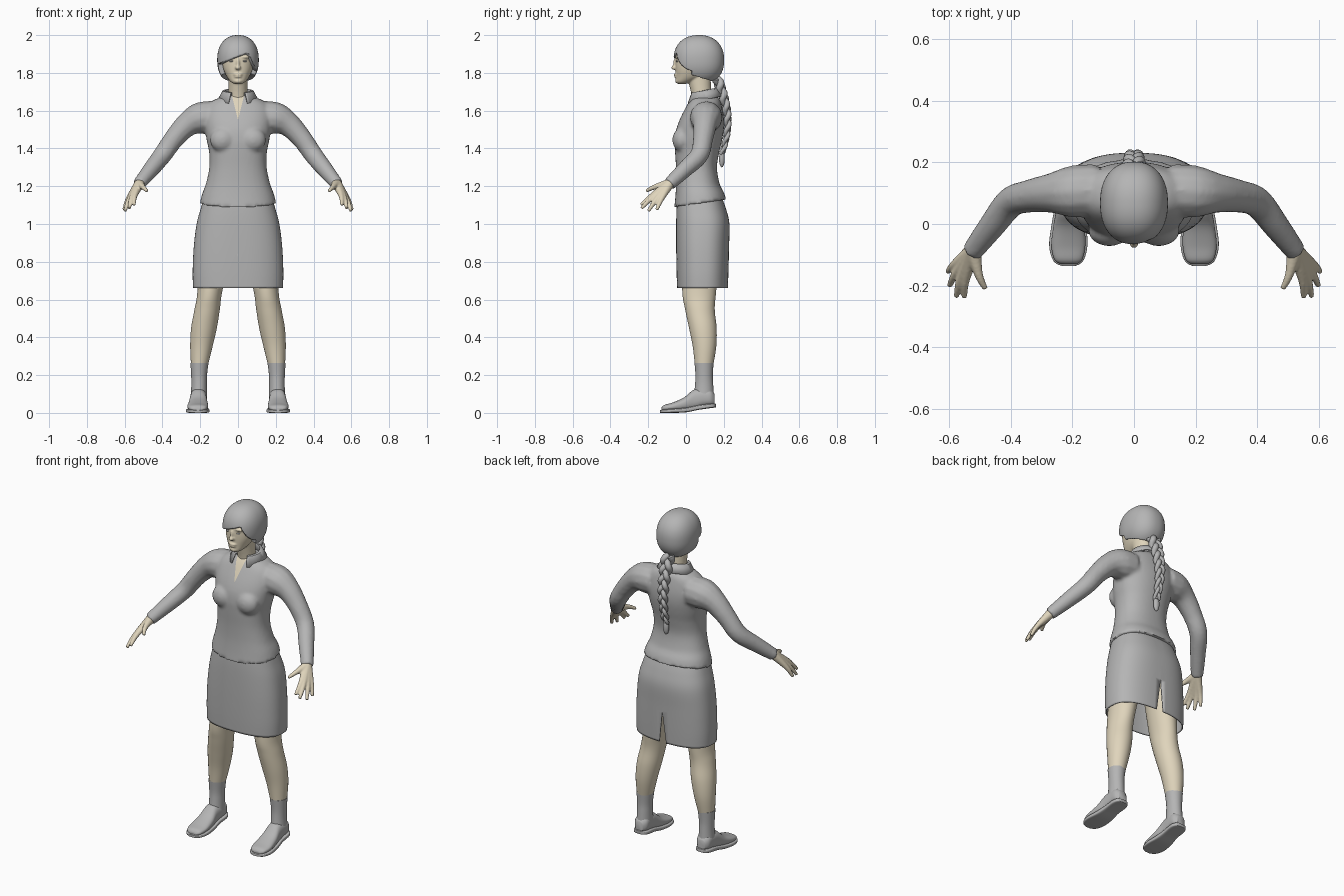
import bpy, bmesh, math
from mathutils import Vector, Matrix

cube = bpy.data.objects.get("Cube")
if cube:
    bpy.data.objects.remove(cube)


def material(name, colour):
    mat = bpy.data.materials.new(name)
    mat.use_nodes = True
    mat.diffuse_color = (*colour, 1)
    mat.node_tree.nodes["Principled BSDF"].inputs["Base Color"].default_value = (*colour, 1)
    return mat


GREY = material("soft grey", (.46, .46, .46))
SKIN = material("warm skin", (.74, .66, .50))


def link(name, data):
    obj = bpy.data.objects.new(name, data)
    bpy.context.collection.objects.link(obj)
    return obj


def from_bmesh(name, bm):
    mesh = bpy.data.meshes.new(name)
    bm.to_mesh(mesh)
    bm.free()
    return link(name, mesh)


def smooth_rows(rows, steps=5):
    """Catmull-Rom interpolation between rows of numbers."""
    rows = [Vector(r) for r in rows]
    padded = [rows[0]] + rows + [rows[-1]]
    out = []
    for a, b, c, d in zip(padded, padded[1:], padded[2:], padded[3:]):
        for i in range(steps):
            t = i / steps
            out.append((2*b + (c - a)*t + (2*a - 5*b + 4*c - d)*t*t + (3*b - a - 3*c + d)*t**3) / 2)
    return out + [rows[-1]]


def loft(rows, power=2.0, along="z", caps=True, sides=40):
    """Rows: position, centre x, half width, low edge, high edge."""
    bm = bmesh.new()
    rings = []
    for pos, x, half, low, high in smooth_rows(rows):
        ring = []
        for k in range(sides):
            a = math.tau * k / sides
            c, s = (math.copysign(abs(f(a)) ** (2 / power), f(a)) for f in (math.cos, math.sin))
            across = (low + high) / 2 + s * (high - low) / 2
            co = (x + half*c, across, pos) if along == "z" else (x + half*c, pos, across)
            ring.append(bm.verts.new(co))
        rings.append(ring)
    for r, q in zip(rings, rings[1:]):
        for k in range(sides):
            n = (k + 1) % sides
            bm.faces.new((r[k], r[n], q[n], q[k]))
    if caps:
        bm.faces.new(rings[0])
        bm.faces.new(rings[-1])
    bmesh.ops.recalc_face_normals(bm, faces=bm.faces)
    return from_bmesh("part", bm)


def tube(points):
    """Round limb through points of x, y, z, radius."""
    curve = bpy.data.curves.new("part", "CURVE")
    curve.dimensions = "3D"
    curve.bevel_depth, curve.bevel_resolution, curve.use_fill_caps = 1, 4, True
    spline = curve.splines.new("POLY")
    spline.points.add(len(points) - 1)
    for p, (x, y, z, r) in zip(spline.points, points):
        p.co, p.radius = (x, y, z, 1), r
    return link("part", curve)


def ball(centre, radii, turn=0):
    bm = bmesh.new()
    bmesh.ops.create_uvsphere(bm, u_segments=24, v_segments=16, radius=1)
    bm.transform(Matrix.Translation(centre) @ Matrix.Rotation(turn, 4, "Y") @ Matrix.Diagonal((*radii, 1)))
    return from_bmesh("part", bm)


def bake(obj):
    graph = bpy.context.evaluated_depsgraph_get()
    mesh = bpy.data.meshes.new_from_object(obj.evaluated_get(graph))
    bpy.data.objects.remove(obj)
    return mesh


def finish(name, parts, mat, both=False, voxel=0, rounds=4):
    """Join parts, optionally mirrored and blended into one skin."""
    bm = bmesh.new()
    for part in parts:
        mesh = bake(part)
        bm.from_mesh(mesh)
        if both:
            mesh.transform(Matrix.Scale(-1, 4, (1, 0, 0)))
            mesh.flip_normals()
            bm.from_mesh(mesh)
    obj = from_bmesh(name, bm)
    if voxel:
        remesh = obj.modifiers.new("blend", "REMESH")
        remesh.mode, remesh.voxel_size = "VOXEL", voxel
        soften = obj.modifiers.new("soften", "SMOOTH")
        soften.iterations = rounds
        obj = link(name, bake(obj))
        obj.name = name
    obj.data.materials.clear()
    obj.data.materials.append(mat)
    obj.data.shade_smooth()
    obj.data.set_sharp_from_angle(angle=math.radians(50))
    return obj


def cut_wedge(bm, z, slope):
    """Score two slanted lines meeting at height z."""
    for side in (-1, 1):
        bmesh.ops.bisect_plane(bm, geom=bm.verts[:] + bm.edges[:] + bm.faces[:],
                               plane_co=(0, 0, z), plane_no=(side, 0, -slope))


# Jacket: torso, bust and sleeves blended together
torso = loft([(1.09, 0, .202, -.062, .212), (1.15, 0, .19, -.056, .2), (1.22, 0, .168, -.052, .176),
              (1.3, 0, .152, -.053, .164), (1.38, 0, .153, -.058, .176), (1.44, 0, .165, -.06, .19),
              (1.5, 0, .175, -.052, .2), (1.56, 0, .18, -.03, .2), (1.62, 0, .168, 0, .19),
              (1.655, 0, .13, .02, .18), (1.675, 0, .08, .035, .165), (1.69, 0, .06, .045, .15)], 2.3)
for v in torso.data.vertices:
    v.co.z += .15 * (v.co.y + .05) * max(0, min(1, (1.2 - v.co.z) * 10))
arm = smooth_rows([(.12, .11, 1.565, .085), (.2, .105, 1.56, .085), (.27, .1, 1.525, .065),
                   (.34, .09, 1.45, .054), (.4, .07, 1.365, .05), (.46, -.005, 1.29, .044),
                   (.525, -.09, 1.21, .035)])
sleeves = finish("sleeves", [tube(arm)], GREY, both=True)
bust = finish("bust", [ball((.08, -.022, 1.445), (.068, .05, .065))], GREY, both=True)
jacket = finish("jacket", [torso, sleeves, bust], GREY, voxel=.01)
jacket.data.materials.append(SKIN)
bm = bmesh.new()
bm.from_mesh(jacket.data)
cut_wedge(bm, 1.55, .25)
for f in bm.faces:
    c = f.calc_center_median()
    f.material_index = int(c.y < .07 and abs(c.x) < (c.z - 1.55) * .25)
bm.to_mesh(jacket.data)
bm.free()

# Collar: open strip standing around the neck
bm = bmesh.new()
strips = []
for k in range(41):
    a = math.radians(28 + 304 * k / 40)
    s, back = math.sin(a), (1 - math.cos(a)) / 2
    strips.append([bm.verts.new((r * s, .095 - r * math.cos(a) * .9, z + rise * back))
                   for r, z, rise in ((.064, 1.66, .02), (.07, 1.69, .025), (.078, 1.69, .022), (.102, 1.635, .04))])
for p, q in zip(strips, strips[1:]):
    for i in range(3):
        bm.faces.new((p[i], q[i], q[i + 1], p[i + 1]))
collar = finish("collar", [from_bmesh("part", bm)], GREY)
collar.modifiers.new("cloth", "SOLIDIFY").thickness = .006

# Skirt: open tube with a back slit
skirt = finish("skirt", [loft([(.66, 0, .238, -.047, .222), (.75, 0, .24, -.05, .225), (.88, 0, .234, -.052, .228),
                               (1, 0, .219, -.052, .23), (1.08, 0, .198, -.05, .212), (1.14, 0, .18, -.045, .19)],
                              2.5, caps=False, sides=64)], GREY)
bm = bmesh.new()
bm.from_mesh(skirt.data)
cut_wedge(bm, .85, -.12)
slit = [f for f in bm.faces if f.calc_center_median().y > .1
        and abs(f.calc_center_median().x) < (.85 - f.calc_center_median().z) * .12]
bmesh.ops.delete(bm, geom=slit, context="FACES")
bm.to_mesh(skirt.data)
bm.free()
skirt.modifiers.new("cloth", "SOLIDIFY").thickness = .006

# Legs, socks and shoes
finish("legs", [loft([(.9, .115, .09, -.02, .18), (.65, .148, .066, -.02, .16), (.55, .163, .067, -.005, .152),
                      (.45, .18, .068, .016, .162), (.35, .194, .059, .036, .16), (.24, .205, .043, .048, .142)])],
       SKIN, both=True)
finish("socks", [loft([(.265, .204, .048, .045, .146), (.2, .206, .042, .05, .142), (.15, .206, .041, .048, .144),
                       (.09, .207, .043, .042, .148)])], GREY, both=True)
finish("shoes", [loft([(-.13, .212, .025, .012, .028), (-.115, .213, .045, .01, .042), (-.07, .213, .055, .01, .055),
                       (-.01, .211, .051, .01, .082), (.04, .21, .044, .014, .122), (.09, .208, .044, .03, .13),
                       (.13, .207, .042, .035, .125), (.152, .207, .025, .04, .1)], 2.4, "y")], GREY, both=True)
finish("soles", [loft([(-.137, .212, .02, 0, .014), (-.12, .213, .048, 0, .018), (-.07, .213, .062, 0, .022),
                       (0, .211, .056, .003, .028), (.06, .209, .048, .015, .04), (.12, .207, .048, .024, .048),
                       (.15, .207, .036, .028, .05), (.158, .207, .015, .03, .048)], 5, "y")], GREY, both=True)

# Hands: fingers grown from the wrist and blended
wrist = Vector((.522, -.086, 1.214))
fingers = []
for tip in ((.55, -.238, 1.1), (.576, -.236, 1.083), (.598, -.2, 1.068), (.604, -.155, 1.075), (.482, -.21, 1.175)):
    tip = Vector(tip)
    bulge = Vector((.006, 0, .006))
    path = [(*wrist, .027), (*(wrist.lerp(tip, .5) + bulge), .0165), (*(wrist.lerp(tip, .75) + bulge), .0125), (*tip, .009)]
    fingers.append(tube(smooth_rows(path)))
finish("hands", fingers, SKIN, both=True, voxel=.005, rounds=3)

# Head, neck and facial features
skull = loft([(1.742, 0, .02, -.044, 0), (1.752, 0, .038, -.053, .03), (1.78, 0, .06, -.053, .09),
              (1.82, 0, .077, -.055, .12), (1.86, 0, .084, -.056, .15), (1.9, 0, .084, -.052, .15),
              (1.94, 0, .07, -.028, .13), (1.97, 0, .03, .03, .1)], 2.2)
neck = loft([(1.6, 0, .058, .035, .15), (1.68, 0, .05, .03, .135), (1.8, 0, .05, 0, .13)])
features = [ball((0, -.062, 1.828), (.015, .016, .012)), ball((0, -.055, 1.85), (.009, .013, .03)),
            ball((0, -.053, 1.792), (.024, .012, .006)), ball((0, -.052, 1.78), (.021, .012, .006)),
            ball((0, -.048, 1.757), (.02, .01, .012)), ball((.034, -.044, 1.884), (.028, .013, .008)),
            ball((-.034, -.044, 1.884), (.028, .013, .008))]
finish("head", [skull, neck] + features, SKIN, voxel=.005, rounds=3)
finish("eyes", [ball((.034, -.047, 1.862), (.013, .007, .005), .1)], GREY, both=True)

# Hair: cap recessed around the face below a slanted fringe
bm = bmesh.new()
bmesh.ops.create_uvsphere(bm, u_segments=128, v_segments=96, radius=1)
for v in bm.verts:
    d = v.co / sum(abs(c) ** 2.25 for c in v.co) ** (1 / 2.25)
    x, y, z = d.x * .11, .068 + d.y * .134, 1.868 + d.z * .132
    face = min(.03 - y, 1.888 + .38 * min(x, .05) - 2 * max(0, x - .05) - z)
    inset = max(face, 1.787 - .3 * (y - .035) - z)
    d *= 1 - .28 * max(0, min(1, inset / .012))
    v.co = (d.x * .11, .068 + d.y * .134, 1.868 + d.z * .132)
finish("hair", [from_bmesh("part", bm)], GREY)

# Braid: three woven strands with a tuft
strands = []
for phase in range(3):
    path = []
    for k in range(91):
        t = k / 90
        a = math.tau * (2.4 * t + phase / 3)
        taper = 1 - .5 * t
        path.append((.024 * taper * math.sin(a), .165 + .055 * math.sin(math.pi * .85 * t)
                     + .012 * taper * math.sin(2 * a), 1.77 - .4 * t, .019 * taper))
    strands.append(tube(path))
finish("braid", strands + [ball((0, .19, 1.345), (.018, .015, .045))], GREY)
